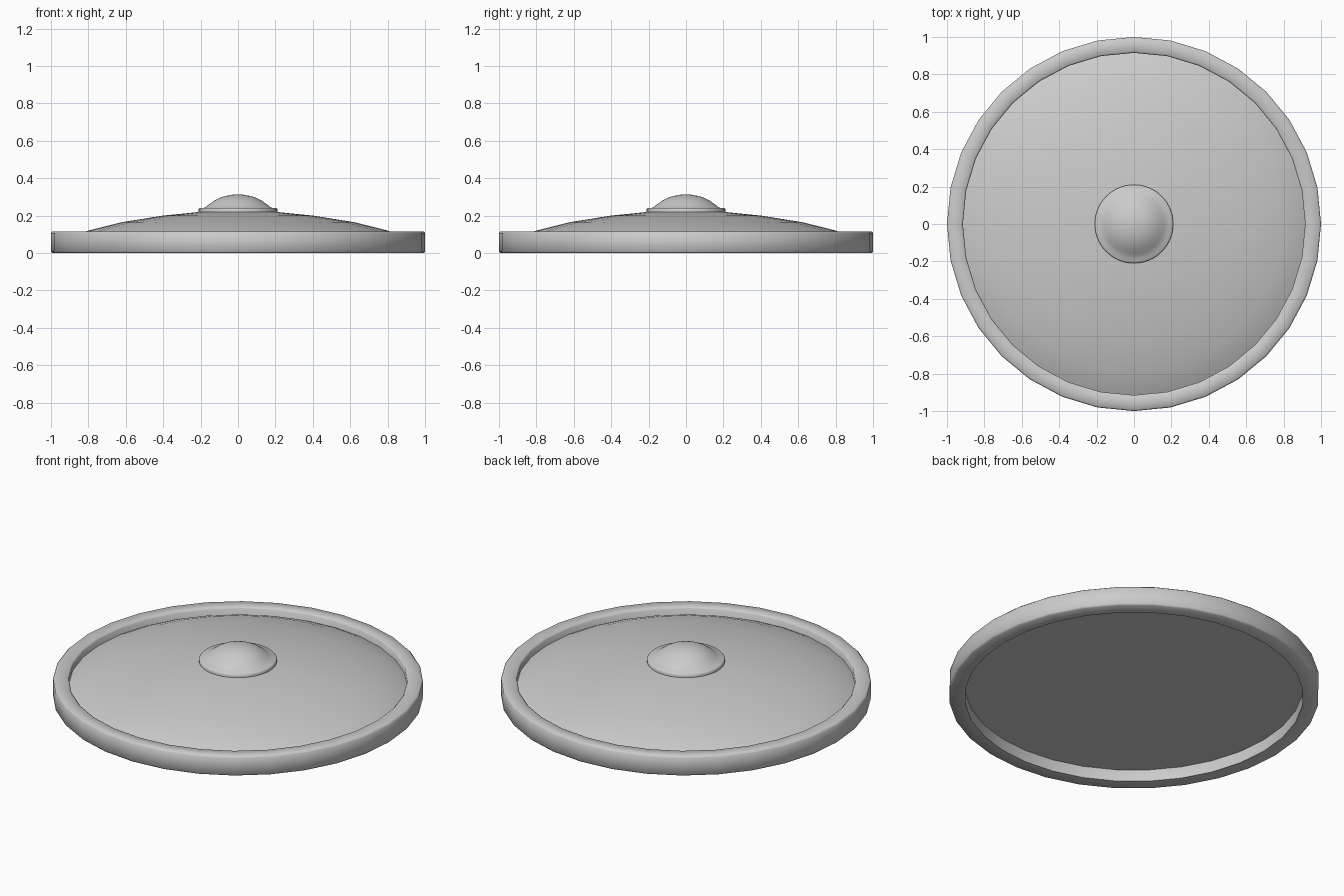
import bpy
import bmesh
from math import cos, sin, tau, radians

cube = bpy.data.objects.get("Cube")
if cube:
    bpy.data.objects.remove(cube)

grey = bpy.data.materials.new("light grey")
grey.use_nodes = True
colour = (0.6, 0.6, 0.6, 1)
grey.diffuse_color = colour
grey.node_tree.nodes["Principled BSDF"].inputs["Base Color"].default_value = colour


def lathe(name, profile, sides, closed=False):
    """Spin a (radius, height) profile around the z axis."""
    bm = bmesh.new()
    rings = []
    for r, z in profile:
        if r == 0:
            rings.append([bm.verts.new((0, 0, z))] * sides)
        else:
            rings.append([bm.verts.new((r * cos(tau * i / sides),
                                        r * sin(tau * i / sides), z))
                          for i in range(sides)])
    pairs = list(zip(rings, rings[1:]))
    if closed:
        pairs.append((rings[-1], rings[0]))
    for a, b in pairs:
        for i in range(sides):
            j = (i + 1) % sides
            corners = dict.fromkeys((a[i], a[j], b[j], b[i]))
            bm.faces.new(list(corners))
    bmesh.ops.recalc_face_normals(bm, faces=bm.faces)
    mesh = bpy.data.meshes.new(name)
    bm.to_mesh(mesh)
    bm.free()
    mesh.materials.append(grey)
    obj = bpy.data.objects.new(name, mesh)
    bpy.context.collection.objects.link(obj)
    bpy.ops.object.select_all(action='DESELECT')
    obj.select_set(True)
    bpy.context.view_layer.objects.active = obj
    bpy.ops.object.shade_smooth_by_angle(angle=radians(50))
    return obj


# Raised outer rim with softened corners
outer, inner, top, soft = 1.0, 0.915, 0.115, 0.008
lathe("rim", [(inner, 0), (outer - soft, 0), (outer, soft),
              (outer, top - soft), (outer - soft, top),
              (inner + soft, top), (inner, top - soft)], 32, closed=True)

# Shallow domed plate with a flat underside, set inside the rim
lathe("domed_plate", [(0, 0.07), (0.918, 0.07), (0.88, 0.089), (0.8, 0.12),
                      (0.62, 0.165), (0.4, 0.2), (0.2, 0.22), (0, 0.226)], 32)

# Central boss: thin collar and rounded cap
lathe("boss_collar", [(0, 0.205), (0.207, 0.205), (0.21, 0.216),
                      (0.21, 0.234), (0.204, 0.24), (0, 0.24)], 64)
lathe("boss_cap", [(0.19, 0.239), (0.178, 0.243), (0.16, 0.256),
                   (0.13, 0.278), (0.1, 0.294), (0.07, 0.304),
                   (0.035, 0.311), (0, 0.313)], 64)
